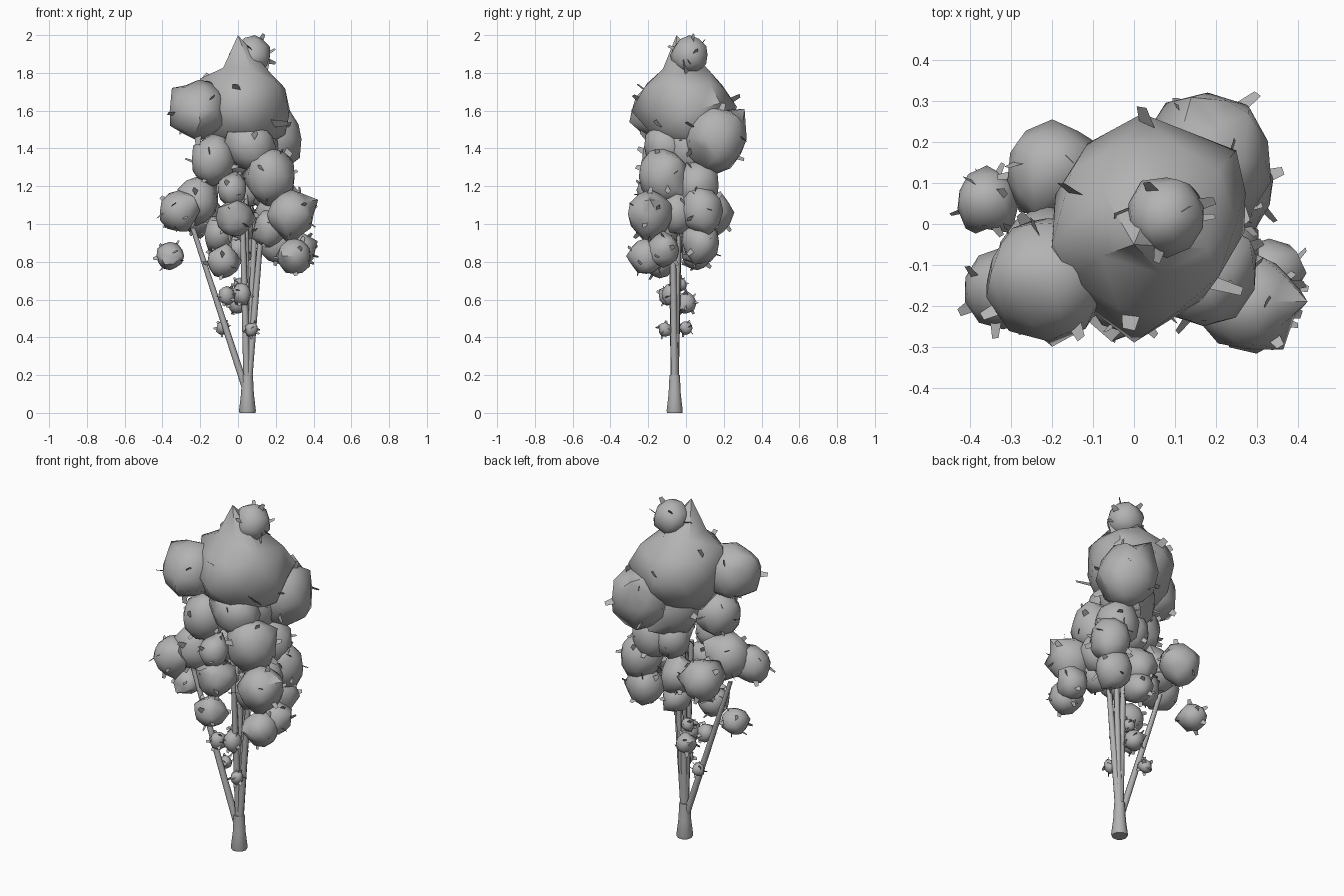
import bpy, bmesh, math, random
from mathutils import Vector

cube = bpy.data.objects.get("Cube")
if cube:
    bpy.data.objects.remove(cube)
rng = random.Random(4)

grey = bpy.data.materials.new("plain grey")
grey.use_nodes = True
grey.diffuse_color = (0.45, 0.45, 0.45, 1)
grey.node_tree.nodes["Principled BSDF"].inputs["Base Color"].default_value = grey.diffuse_color


def finish(bm, name, angle):
    mesh = bpy.data.meshes.new(name)
    bm.to_mesh(mesh)
    bm.free()
    mesh.materials.append(grey)
    obj = bpy.data.objects.new(name, mesh)
    bpy.context.collection.objects.link(obj)
    bpy.ops.object.select_all(action='DESELECT')
    obj.select_set(True)
    bpy.context.view_layer.objects.active = obj
    bpy.ops.object.shade_smooth_by_angle(angle=math.radians(angle))
    return obj


def tube(name, points, radii, sides=8):
    """Tapered round stem through the points."""
    bm = bmesh.new()
    rings = []
    for p, r in zip(points, radii):
        rings.append([bm.verts.new((p[0] + r * math.cos(a), p[1] + r * math.sin(a), p[2]))
                      for a in (math.tau * i / sides for i in range(sides))])
    for low, high in zip(rings, rings[1:]):
        for i in range(sides):
            j = (i + 1) % sides
            bm.faces.new((low[i], low[j], high[j], high[i]))
    bm.faces.new(rings[0][::-1])
    bm.faces.new(rings[-1])
    return finish(bm, name, 50)


def clump(name, centre, r, corners=(), stretch=1.0):
    """Rounded low-poly leaf mass with pulled corners and small leaf plates."""
    c = Vector(centre)
    bm = bmesh.new()
    bmesh.ops.create_icosphere(bm, subdivisions=2, radius=r)
    body = list(bm.verts)
    for v in body:
        v.co *= rng.uniform(0.93, 1.06)
        v.co.z *= stretch
    if not corners:
        for v in rng.sample(body, 4):
            v.co *= rng.uniform(1.1, 1.3)
    for corner in corners:
        d = Vector(corner) - c
        nearest = max(body, key=lambda v: v.co.normalized().dot(d.normalized()))
        nearest.co = d
    # Leaf plates: tapered quads standing out of the surface at a slant
    count = 8
    for i in range(count):
        z = 1 - 2 * (i + 0.5) / count
        a = i * 2.4 + rng.uniform(-0.6, 0.6)
        s = math.sqrt(1 - z * z)
        out = Vector((s * math.cos(a), s * math.sin(a), z))
        side = out.cross(Vector((rng.uniform(-1, 1), rng.uniform(-1, 1), 0.7))).normalized()
        slant = out.cross(side) * rng.uniform(-0.3, 0.3) * r
        wide = 0.009 + 0.08 * r
        foot, tip = out * r * 0.85, out * (r * 1.14 + 0.012) + slant
        bm.faces.new([bm.verts.new(p) for p in (
            foot - side * wide, foot + side * wide,
            tip + side * wide * 0.55, tip - side * wide * 0.55)])
    obj = finish(bm, name, 50)
    obj.location = c
    return obj


# Flared trunk foot and the stems fanning out of it
base = (0.05, -0.06)
tube("trunk_foot", [(*base, 0), (*base, 0.01), (*base, 0.1), (*base, 0.2)],
     [0.042, 0.045, 0.034, 0.029], 10)
for i, top in enumerate([(-0.24, -0.07, 0.98), (0.02, -0.08, 1.15), (0.13, -0.07, 1.05),
                         (0.04, -0.03, 1.2), (0.09, -0.04, 1.0)]):
    start = Vector((*base, 0.1))
    end = Vector(top)
    tube(f"stem_{i + 1}", [start, start.lerp(end, 0.5), end], [0.02, 0.017, 0.013])

# Crown
clump("crown", (0.03, 0, 1.61), 0.245,
      [(0.0, -0.05, 2.0), (0.27, -0.02, 1.57), (0.0, -0.29, 1.6), (-0.2, -0.05, 1.77),
       (0.02, 0.27, 1.62), (0.25, 0.18, 1.64), (0.18, -0.06, 1.79)])
clump("crown_top", (0.08, 0.02, 1.895), 0.1, [(0.09, -0.07, 1.83), (0.09, 0.02, 2.0)])
clump("crown_right", (-0.21, -0.13, 1.6), 0.155,
      [(-0.35, -0.12, 1.72), (-0.36, -0.14, 1.52), (-0.2, -0.3, 1.54), (-0.12, -0.09, 1.75)])
clump("crown_left", (0.18, 0.155, 1.45), 0.165,
      [(0.14, 0.31, 1.61), (0.28, 0.27, 1.57), (0.31, 0.1, 1.4), (0.2, 0.29, 1.38)], 1.1)

# Middle and lower leaf masses: position and radius
masses = [
    (-0.13, -0.12, 1.34, 0.12), (0.06, 0.02, 1.4, 0.155), (0.17, -0.12, 1.25, 0.135),
    (0.07, -0.1, 1.41, 0.13), (0.17, 0.06, 1.2, 0.12), (0.28, -0.19, 1.05, 0.12),
    (0.23, 0.08, 1.07, 0.115), (0.06, 0.04, 1.2, 0.1), (0.2, -0.05, 1.06, 0.105),
    (0.3, -0.21, 0.83, 0.09), (0.33, -0.12, 0.86, 0.085), (0.21, 0.08, 0.9, 0.1),
    (-0.32, -0.16, 1.07, 0.1), (-0.22, -0.08, 1.12, 0.12), (-0.2, 0.14, 1.06, 0.11),
    (-0.03, -0.18, 1.18, 0.08), (-0.02, -0.18, 1.03, 0.1), (0.01, 0.05, 1.0, 0.1),
    (0.17, -0.12, 0.98, 0.09), (-0.36, 0.06, 0.83, 0.075), (-0.08, -0.14, 0.8, 0.085),
    (-0.1, -0.03, 0.95, 0.08), (0.02, 0.06, 0.87, 0.08),
    (0.0, 0.0, 0.58, 0.056), (-0.06, -0.1, 0.62, 0.045), (0.02, -0.08, 0.63, 0.05),
    (0.01, -0.03, 0.68, 0.035), (0.07, -0.11, 0.44, 0.036), (-0.08, 0.0, 0.45, 0.034)]
for i, (x, y, z, r) in enumerate(masses):
    clump(f"leaf_mass_{i + 1}", (x, y, z), r, (), rng.uniform(1.0, 1.15))
